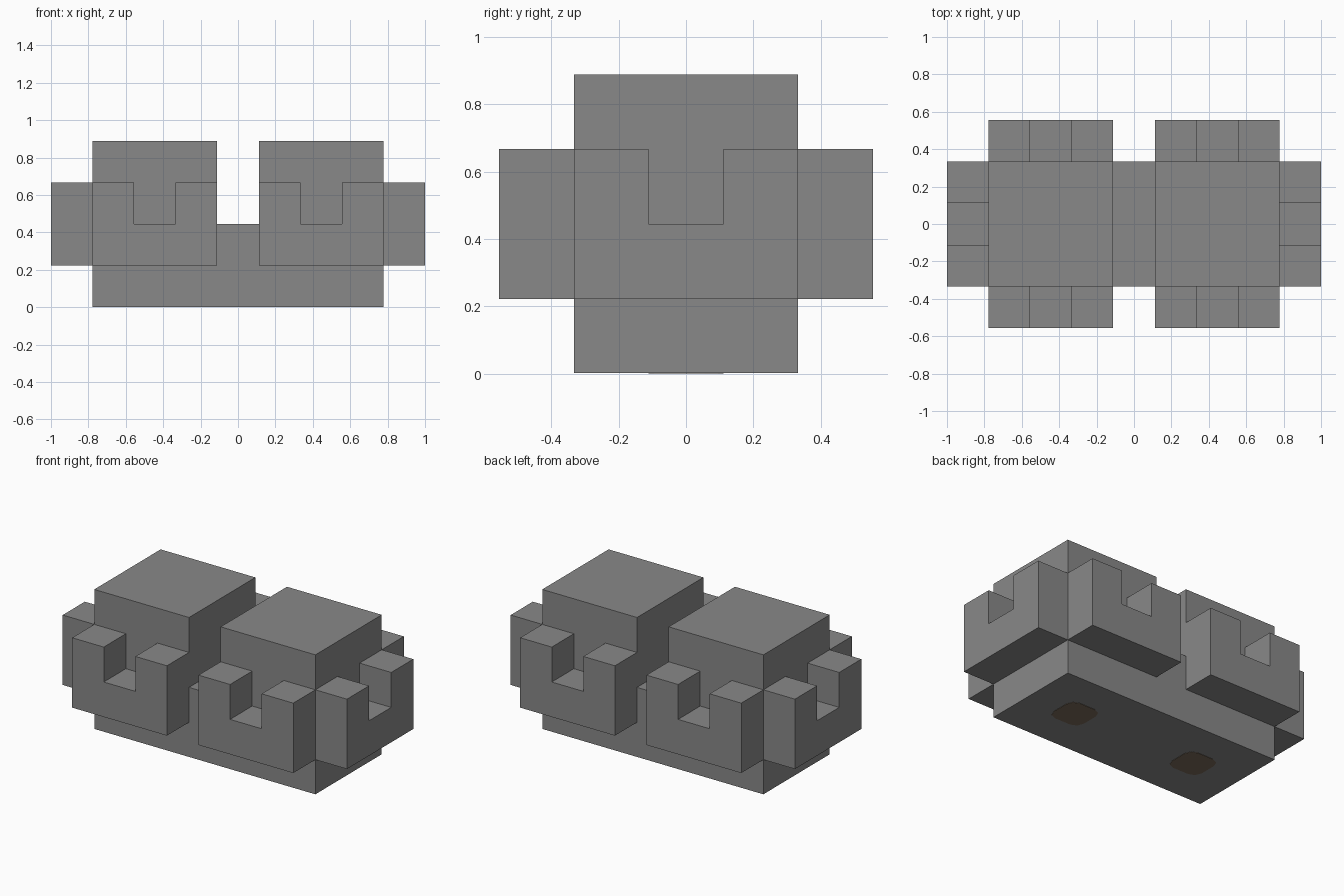
import bpy
import bmesh
from math import pi
from mathutils import Matrix, Vector

U = 2 / 9       # block module
SKIN = 0.002    # thickness by which the floor pads stand proud

cube = bpy.data.objects.get("Cube")
if cube:
    bpy.data.objects.remove(cube, do_unlink=True)


def material(name, rgb):
    mat = bpy.data.materials.new(name)
    mat.use_nodes = True
    mat.diffuse_color = (*rgb, 1)
    mat.node_tree.nodes["Principled BSDF"].inputs["Base Color"].default_value = (*rgb, 1)
    return mat


grey = material("stone grey", (0.25, 0.25, 0.25))
brown = material("dark brown", (0.2, 0.15, 0.107))


def extrude_profile(name, points, depth, mat, place=Matrix()):
    """Extrude an XZ outline, in modules, along y from 0 to depth."""
    bm = bmesh.new()
    face = bm.faces.new([bm.verts.new((x * U, 0, z * U)) for x, z in points])
    out = bmesh.ops.extrude_face_region(bm, geom=[face])
    moved = [g for g in out["geom"] if isinstance(g, bmesh.types.BMVert)]
    bmesh.ops.translate(bm, verts=moved, vec=(0, depth * U, 0))
    bm.transform(place)
    bmesh.ops.recalc_face_normals(bm, faces=bm.faces)
    mesh = bpy.data.meshes.new(name)
    bm.to_mesh(mesh)
    bm.free()
    mesh.materials.append(mat)
    obj = bpy.data.objects.new(name, mesh)
    bpy.context.collection.objects.link(obj)
    return obj


# Main body: long base with two square towers
half = [(3.5, SKIN / U), (3.5, 4), (0.5, 4), (0.5, 2)]
body = half + [(-x, z) for x, z in reversed(half)]
extrude_profile("body", body, 3, grey, Matrix.Translation((0, -1.5 * U, 0)))

# Notched brackets: one on each end, two on the front and two on the back
right_half = [(1.5, 1), (1.5, 3), (0.5, 3), (0.5, 2)]
notched = right_half + [(-x, z) for x, z in reversed(right_half)]
placements = [
    ("front_left_bracket", 2, -1.5, pi),
    ("front_right_bracket", -2, -1.5, pi),
    ("back_left_bracket", 2, 1.5, 0),
    ("back_right_bracket", -2, 1.5, 0),
    ("left_end_bracket", 3.5, 0, -pi / 2),
    ("right_end_bracket", -3.5, 0, pi / 2),
]
for name, x, y, turn in placements:
    place = Matrix.Translation(Vector((x, y, 0)) * U) @ Matrix.Rotation(turn, 4, "Z")
    extrude_profile(name, notched, 1, grey, place)

# Thin rounded pads under the towers
for name, x in (("left_floor_pad", 2), ("right_floor_pad", -2)):
    bm = bmesh.new()
    bmesh.ops.create_cube(bm, size=1)
    upright = [e for e in bm.edges if abs(e.verts[0].co.z - e.verts[1].co.z) > 0.5]
    bmesh.ops.bevel(bm, geom=upright, offset=0.25, segments=2, profile=0.5, affect="EDGES")
    bmesh.ops.scale(bm, vec=(U, U, 2 * SKIN), verts=bm.verts)
    bmesh.ops.translate(bm, vec=(x * U, 0, SKIN), verts=bm.verts)
    mesh = bpy.data.meshes.new(name)
    bm.to_mesh(mesh)
    bm.free()
    mesh.materials.append(brown)
    bpy.context.collection.objects.link(bpy.data.objects.new(name, mesh))
